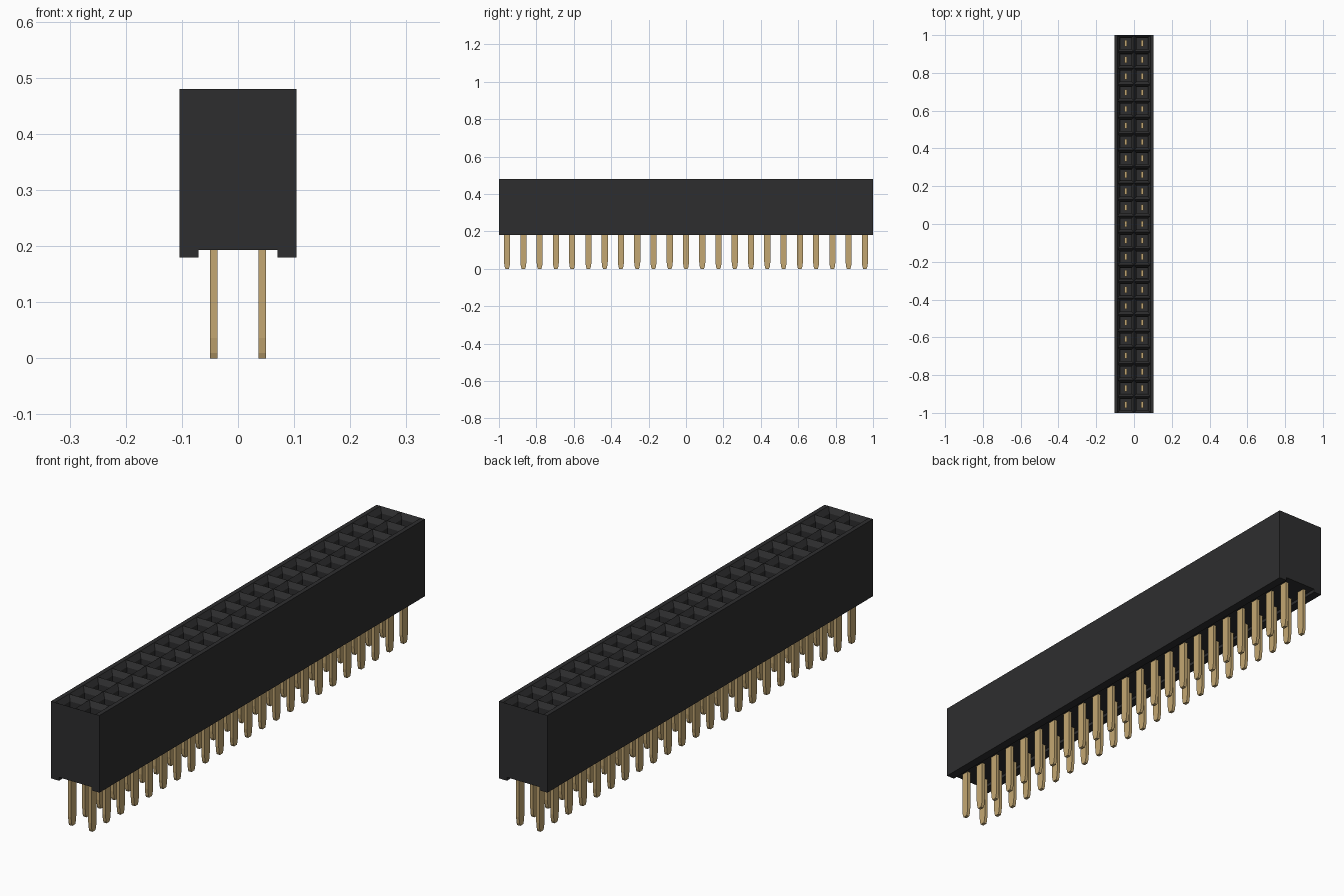
import bpy, bmesh
from mathutils import Vector

cube = bpy.data.objects.get("Cube")
if cube:
    bpy.data.objects.remove(cube, do_unlink=True)

ROWS = 23
PITCH = 2.0 / ROWS
HALF_W, TOP = 0.104, 0.48
RAIL_Z, CHANNEL_Z, CHANNEL_X = 0.18, 0.193, 0.07
PIN_X = PITCH / 2


def material(name, color):
    mat = bpy.data.materials.new(name)
    mat.use_nodes = True
    mat.diffuse_color = color
    mat.node_tree.nodes["Principled BSDF"].inputs["Base Color"].default_value = color
    return mat


def finish(bm, name, mat):
    mesh = bpy.data.meshes.new(name)
    bm.to_mesh(mesh)
    bm.free()
    mesh.materials.append(mat)
    obj = bpy.data.objects.new(name, mesh)
    bpy.context.collection.objects.link(obj)
    return obj


black = material("black plastic", (0.027, 0.027, 0.028, 1))
gold = material("gold metal", (0.55, 0.39, 0.17, 1))

# Housing: channelled profile swept along y, left open at the top
bm = bmesh.new()
half = [(HALF_W, TOP), (HALF_W, RAIL_Z), (CHANNEL_X, RAIL_Z), (CHANNEL_X, CHANNEL_Z)]
profile = half + [(-x, z) for x, z in reversed(half)]
front, back = ([bm.verts.new((x, y, z)) for x, z in profile] for y in (-1, 1))
for i in range(len(profile) - 1):
    bm.faces.new((front[i], back[i], back[i + 1], front[i + 1]))
bm.faces.new(front)
bm.faces.new(list(reversed(back)))

# Top plate: a grid with one cell per socket and a margin on both sides
columns = [-HALF_W, -PITCH, 0, PITCH, HALF_W]
grid = [[bm.verts.new((x, -1 + j * PITCH, TOP)) for x in columns] for j in range(ROWS + 1)]
cells = []
for j in range(ROWS):
    for i in range(len(columns) - 1):
        face = bm.faces.new((grid[j][i], grid[j][i + 1], grid[j + 1][i + 1], grid[j + 1][i]))
        if i in (1, 2):
            cells.append(face)

# Sockets: rim, sloped lead-in, then a deep square hole
for inset, drop in ((0.009, 0), (0.014, 0.02), (0.0005, 0.2)):
    bmesh.ops.inset_individual(bm, faces=cells, thickness=inset, use_even_offset=True)
    for v in {v for f in cells for v in f.verts}:
        v.co.z -= drop
bmesh.ops.remove_doubles(bm, verts=bm.verts, dist=0.0001)
bmesh.ops.recalc_face_normals(bm, faces=bm.faces)
finish(bm, "housing", black)

# Pins: flat blades with the lower end tapered in y
blade = [(-0.009, 0), (0.009, 0), (0.013, 0.01), (0.0165, 0.036), (0.0165, 0.42),
         (-0.0165, 0.42), (-0.0165, 0.036), (-0.013, 0.01)]
bm = bmesh.new()
for side in (-1, 1):
    for j in range(ROWS):
        y0 = -1 + (j + 0.5) * PITCH
        face = bm.faces.new([bm.verts.new((side * PIN_X - 0.0065, y0 + y, z)) for y, z in blade])
        ext = bmesh.ops.extrude_face_region(bm, geom=[face], use_keep_orig=True)
        moved = [g for g in ext["geom"] if isinstance(g, bmesh.types.BMVert)]
        bmesh.ops.translate(bm, verts=moved, vec=Vector((0.013, 0, 0)))
bmesh.ops.recalc_face_normals(bm, faces=bm.faces)
finish(bm, "contact_pins", gold)
